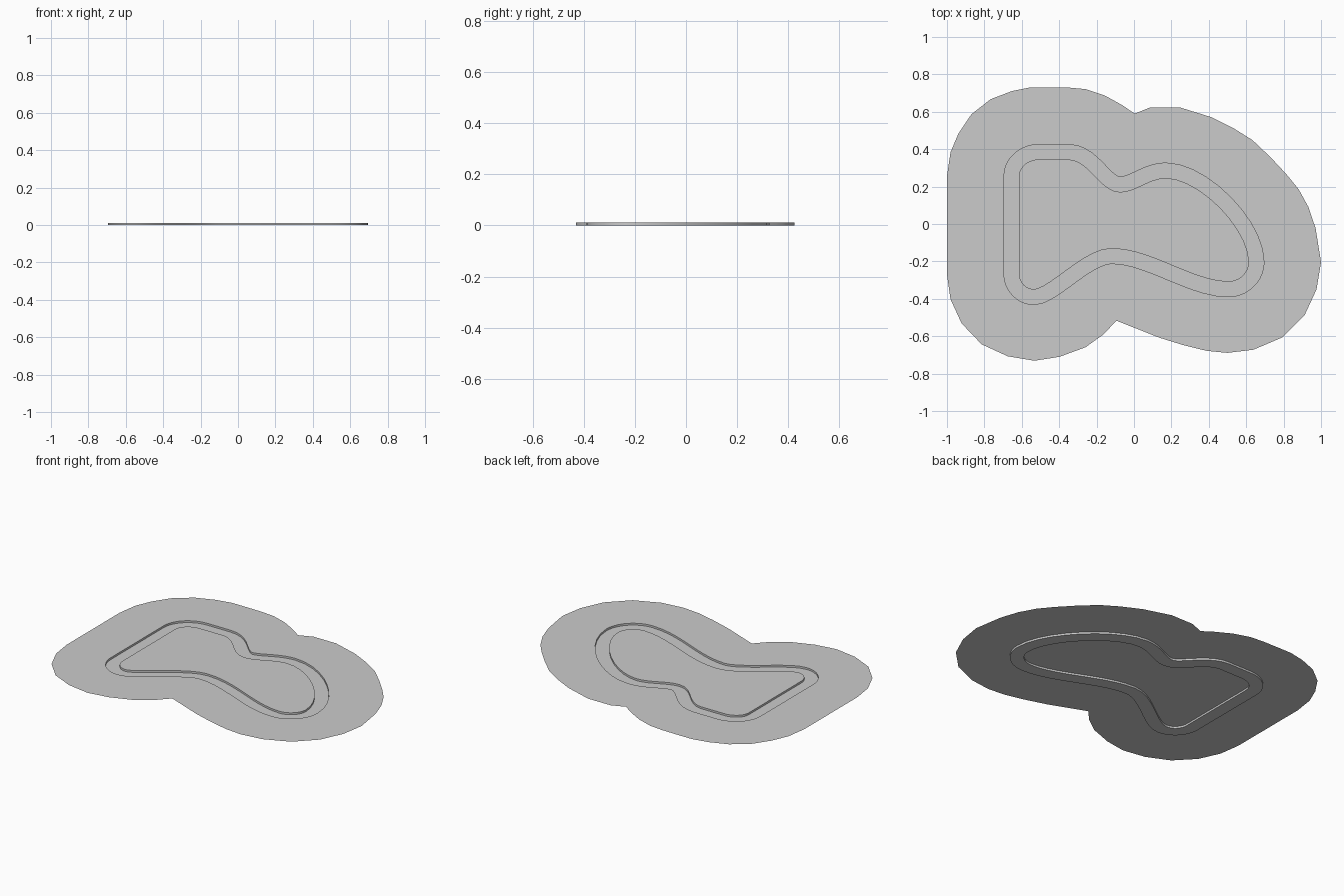
import bpy
from mathutils import Vector
from mathutils.geometry import tessellate_polygon

if "Cube" in bpy.data.objects:
    bpy.data.objects.remove(bpy.data.objects["Cube"])

TOP, HALF, STEPS, DY = 0.012, 0.04, 10, -0.004

# Centreline nodes (clockwise): x, y, direction x, direction y, handle in, handle out
NODES = [
    (-0.655, 0.26, 0, 1, 0.1, 0.07), (-0.51, 0.389, 1, 0, 0.08, 0.05),
    (-0.35, 0.389, 1, 0, 0.05, 0.13), (-0.075, 0.215, 1, 0, 0.08, 0.07),
    (0.17, 0.29, 1, 0, 0.1, 0.2), (0.655, -0.2, 0, -1, 0.2, 0.08),
    (0.505, -0.345, -1, 0, 0.08, 0.2), (-0.12, -0.167, -1, 0, 0.2, 0.13),
    (-0.535, -0.387, -1, 0, 0.1, 0.07), (-0.655, -0.265, 0, 1, 0.06, 0.1),
]

# Outer edge of the ground, clockwise from the left side
OUTLINE = [
    (-1, -.265), (-1, .26), (-.981, .388), (-.938, .489), (-.869, .591), (-.767, .671),
    (-.655, .714), (-.553, .735), (-.463, .735), (-.345, .733), (-.259, .725),
    (-.158, .692), (-.062, .639), (.003, .594), (.088, .628), (.243, .628),
    (.414, .575), (.532, .516), (.634, .452), (.73, .361), (.815, .27), (.88, .19),
    (.933, .094), (.971, -.019), (1, -.2), (.976, -.345), (.912, -.484), (.794, -.602),
    (.639, -.668), (.5, -.685), (.388, -.674), (.265, -.644), (.136, -.604),
    (-.094, -.513), (-.163, -.586), (-.259, -.655), (-.398, -.706), (-.532, -.727),
    (-.676, -.703), (-.815, -.639), (-.922, -.527), (-.981, -.398),
]


def track_edges():
    """Sample the Bezier centreline and offset it to both sides."""
    outer, inner = [], []
    for i, a in enumerate(NODES):
        b = NODES[(i + 1) % len(NODES)]
        p0, p3 = Vector(a[:2]), Vector(b[:2])
        p1 = p0 + Vector(a[2:4]) * a[5]
        p2 = p3 - Vector(b[2:4]) * b[4]
        for k in range(STEPS):
            t = k / STEPS
            s = 1 - t
            p = p0 * s**3 + p1 * 3 * s * s * t + p2 * 3 * s * t * t + p3 * t**3
            d = (p1 - p0) * s * s + (p2 - p1) * 2 * s * t + (p3 - p2) * t * t
            d.normalize()
            n = Vector((-d.y, d.x)) * HALF
            outer.append((p.x + n.x, p.y + n.y))
            inner.append((p.x - n.x, p.y - n.y))
    return outer, inner


def ring(points, z):
    return [Vector((x, y + DY, z)) for x, y in points]


def add_object(name, verts, faces):
    mesh = bpy.data.meshes.new(name)
    mesh.from_pydata(verts, [], faces)
    obj = bpy.data.objects.new(name, mesh)
    bpy.context.collection.objects.link(obj)
    return obj


def flat_sheet(name, *loops):
    """Upward-facing sheet; loops after the first are holes."""
    verts = [v for loop in loops for v in loop]
    faces = []
    for a, b, c in tessellate_polygon(loops):
        up = (verts[b] - verts[a]).cross(verts[c] - verts[a]).z
        faces.append((a, b, c) if up > 0 else (a, c, b))
    return add_object(name, verts, faces)


def strip(name, first, second):
    """Closed band of quads between two loops."""
    n = len(first)
    faces = [(i, n + i, n + (i + 1) % n, (i + 1) % n) for i in range(n)]
    return add_object(name, first + second, faces)


outer, inner = track_edges()

# Raised ground around the track and the infield inside it
flat_sheet("ground", ring(OUTLINE, TOP), ring(outer, TOP))
flat_sheet("infield", ring(inner, TOP))

# Recessed track floor with its two side walls
strip("track_floor", ring(outer, 0), ring(inner, 0))
walls = [strip("outer_track_wall", ring(outer, TOP), ring(outer, 0)),
         strip("inner_track_wall", ring(inner, 0), ring(inner, TOP))]
for wall in walls:
    wall.data.polygons.foreach_set("use_smooth", [True] * len(wall.data.polygons))
